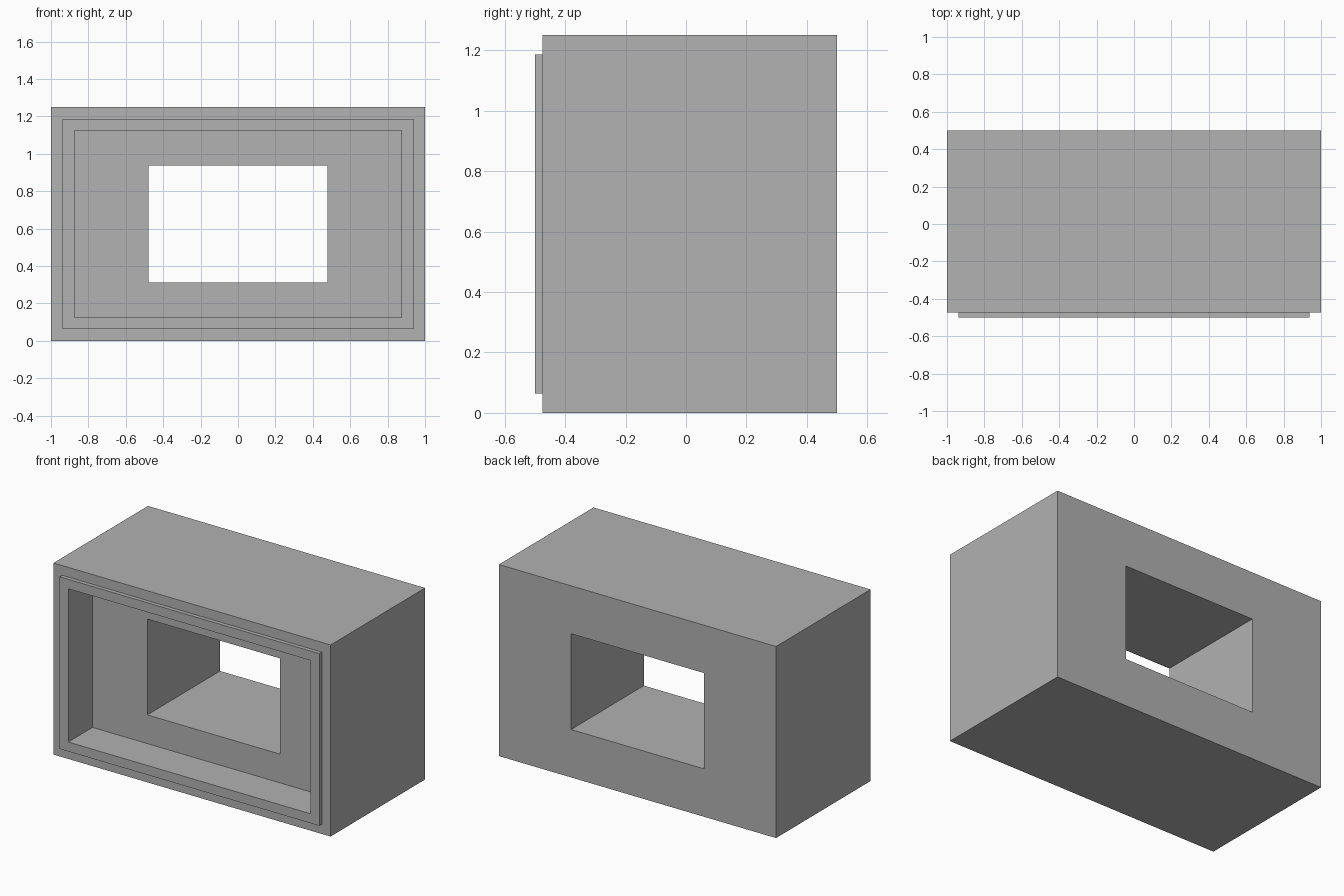
import bpy
import bmesh

# Remove the default cube
cube = bpy.data.objects.get("Cube")
if cube:
    bpy.data.objects.remove(cube, do_unlink=True)

# Plain grey finish
grey = bpy.data.materials.new("plain_grey")
grey.use_nodes = True
colour = (0.445, 0.445, 0.445, 1)
grey.diffuse_color = colour
grey.node_tree.nodes["Principled BSDF"].inputs["Base Color"].default_value = colour

MID_Z = 0.625
BACK, SHOULDER, FRONT, RECESS = 0.5, -0.474, -0.5, -0.25

# Half width, half height of each rectangular outline
BODY = (1.0, 0.625)
RIM_OUTER = (0.9375, 0.5615)
RIM_INNER = (0.875, 0.5)
TUNNEL = (0.479, 0.3125)


def closed_loft(name, sections, material):
    """Bridge a cyclic run of rectangles into one watertight shell."""
    bm = bmesh.new()
    rings = []
    for (half_w, half_h), y in sections:
        corners = ((-1, -1), (1, -1), (1, 1), (-1, 1))
        rings.append([bm.verts.new((sx * half_w, y, MID_Z + sz * half_h))
                      for sx, sz in corners])
    for i, ring in enumerate(rings):
        following = rings[(i + 1) % len(rings)]
        for j in range(4):
            k = (j + 1) % 4
            bm.faces.new((ring[j], ring[k], following[k], following[j]))
    bmesh.ops.recalc_face_normals(bm, faces=bm.faces)
    mesh = bpy.data.meshes.new(name)
    bm.to_mesh(mesh)
    bm.free()
    mesh.materials.append(material)
    obj = bpy.data.objects.new(name, mesh)
    bpy.context.collection.objects.link(obj)
    return obj


# Housing: outer shell, raised front rim, recess, then tunnel out the back
closed_loft("housing", [
    (BODY, BACK),
    (BODY, SHOULDER),
    (RIM_OUTER, SHOULDER),
    (RIM_OUTER, FRONT),
    (RIM_INNER, FRONT),
    (RIM_INNER, RECESS),
    (TUNNEL, RECESS),
    (TUNNEL, BACK),
], grey)
